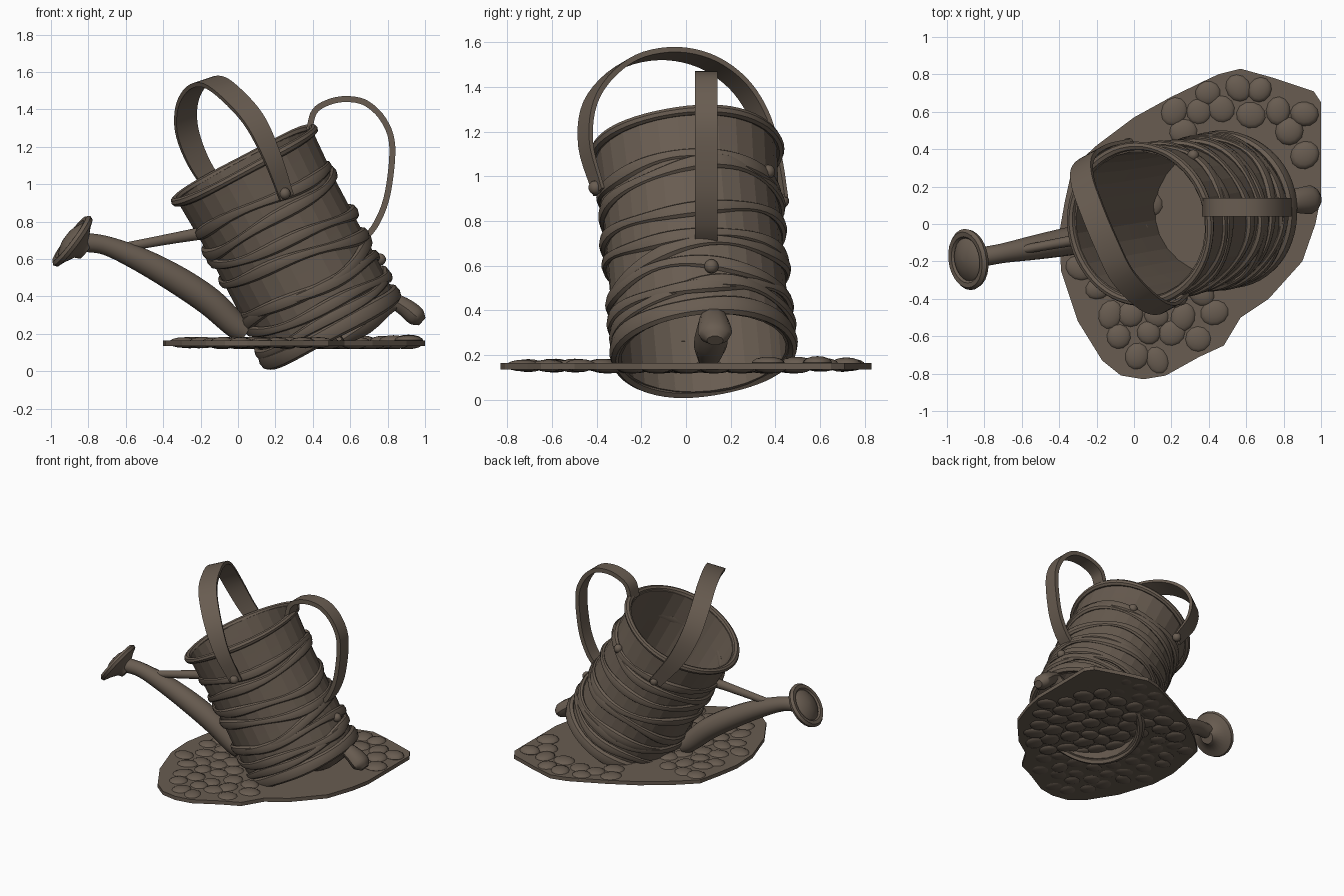
import bpy, bmesh, math, random
from mathutils import Vector, Matrix

random.seed(4)
if "Cube" in bpy.data.objects:
    bpy.data.objects.remove(bpy.data.objects["Cube"])

clay = bpy.data.materials.new("brown_clay")
clay.use_nodes = True
colour = (0.14, 0.108, 0.082, 1)
clay.diffuse_color = colour
bsdf = clay.node_tree.nodes["Principled BSDF"]
bsdf.inputs["Base Color"].default_value = colour
bsdf.inputs["Roughness"].default_value = 0.8


def frame(origin, up, along):
    """Matrix whose z axis is up and whose x axis leans towards along."""
    z = Vector(up).normalized()
    x = Vector(along)
    x = (x - z * x.dot(z)).normalized()
    m = Matrix((x, z.cross(x), z)).transposed().to_4x4()
    m.translation = origin
    return m


def finish(name, bm, matrix=None, angle=40):
    if matrix:
        bm.transform(matrix)
    bmesh.ops.recalc_face_normals(bm, faces=bm.faces)
    mesh = bpy.data.meshes.new(name)
    bm.to_mesh(mesh)
    bm.free()
    mesh.materials.append(clay)
    ob = bpy.data.objects.new(name, mesh)
    bpy.context.collection.objects.link(ob)
    if angle:
        bpy.ops.object.select_all(action="DESELECT")
        ob.select_set(True)
        bpy.context.view_layer.objects.active = ob
        bpy.ops.object.shade_smooth_by_angle(angle=math.radians(angle))


def loft(name, rings, closed=False, matrix=None, angle=40):
    """Skin a list of equal-length point rings."""
    bm = bmesh.new()
    loops = [[bm.verts.new(p) for p in ring] for ring in rings]
    pairs = list(zip(loops, loops[1:]))
    if closed:
        pairs.append((loops[-1], loops[0]))
    for a, b in pairs:
        for i in range(len(a)):
            j = (i + 1) % len(a)
            bm.faces.new((a[i], a[j], b[j], b[i]))
    if not closed:
        bm.faces.new(loops[0])
        bm.faces.new(loops[-1])
    finish(name, bm, matrix, angle)


def lathe(name, profile, matrix, sides=28, angle=40, closed=False):
    turns = [math.tau * i / sides for i in range(sides)]
    rings = [[(r * math.cos(t), r * math.sin(t), z) for t in turns] for r, z in profile]
    loft(name, rings, closed, matrix, angle)


def smooth_path(points, steps=5):
    """Catmull-Rom through 4-number points: position and size factor."""
    p = [Vector(q) for q in points]
    p = [2 * p[0] - p[1]] + p + [2 * p[-1] - p[-2]]
    out = []
    for i in range(1, len(p) - 2):
        a, b, c, d = p[i - 1:i + 3]
        for k in range(steps):
            t = k / steps
            out.append(0.5 * (2 * b + (c - a) * t + (2 * a - 5 * b + 4 * c - d) * t * t
                              + (3 * b - a - 3 * c + d) * t ** 3))
    return out + [p[-2]]


def sweep(name, path, side, w, h, sides=10, closed=False, matrix=None, square=False):
    """Run an oval or rectangular section along a path."""
    n, rings = len(path), []
    for i, q in enumerate(path):
        nxt = path[(i + 1) % n] if closed else path[min(i + 1, n - 1)]
        prv = path[i - 1] if closed else path[max(i - 1, 0)]
        tangent = (nxt - prv).to_3d().normalized()
        s = Vector(side)
        s = (s - tangent * s.dot(tangent)).normalized()
        up = tangent.cross(s)
        if square:
            corners = [(-1, -1), (1, -1), (1, 1), (-1, 1)]
        else:
            corners = [(math.cos(math.tau * k / sides), math.sin(math.tau * k / sides))
                       for k in range(sides)]
        rings.append([q.to_3d() + (s * a * w + up * b * h) * q[3] for a, b in corners])
    loft(name, rings, closed, matrix)


def ball(name, centre, radius):
    bm = bmesh.new()
    bmesh.ops.create_uvsphere(bm, u_segments=10, v_segments=7, radius=radius)
    finish(name, bm, Matrix.Translation(centre))


# Tilted can: open tube, rolled rim and base bead
can = frame((0.505, 0.08, 0.21), (-0.467, -0.08, 0.885), (1, 0.15, 0))
lathe("can_body", [(0.37, 0), (0.39, 0), (0.395, 0.3), (0.395, 0.7), (0.41, 1.01),
                   (0.39, 1.01), (0.375, 0.7), (0.37, 0.3)], can, angle=12, closed=True)


def hoop(name, height, radius, w, h, tilt=0.0, phase=0.0, wobble=0.0):
    path = []
    for i in range(56):
        t = math.tau * i / 56
        z = height + tilt * math.cos(t - phase) + wobble * math.sin(3 * t + phase * 2)
        r = radius + wobble * 0.3 * math.sin(5 * t + phase)
        size = 1 + 18 * wobble * math.sin(4 * t + phase * 3)
        path.append(Vector((r * math.cos(t), r * math.sin(t), z, size)))
    sweep(name, path, (0, 0, 1), w, h, 8, True, can)


hoop("rolled_rim", 1.01, 0.418, 0.024, 0.024, 0, 0, 0.004)
hoop("base_bead", 0.03, 0.398, 0.045, 0.026, 0, 0, 0.004)

# Vines wound round the body
for i, (height, tilt, phase) in enumerate([
        (0.11, 0.03, 0.5), (0.18, 0.04, 2.6), (0.25, 0.03, 4.4), (0.33, 0.05, 1.2),
        (0.45, 0.06, 3.3), (0.58, 0.05, 2.8), (0.72, 0.03, 0.4), (0.8, 0.02, 4.0)]):
    hoop(f"vine_{i + 1}", height, 0.4, 0.03, 0.018, tilt, phase, 0.014)
for t, z in [(0.9, 0.78), (0, 0.22)]:
    ball("vine_bud", can @ Vector((0.41 * math.cos(t), 0.41 * math.sin(t), z)), 0.032)


def mid(x, z, size=1):
    """Point on the can's upright middle plane."""
    return (x, -0.03 + 0.18 * x, z, size)


# Spout, brace and sprinkler head
spout = [mid(0.04, 0.21, 0.9), mid(-0.02, 0.25, 1), mid(-0.15, 0.37, 1.12),
         mid(-0.32, 0.485, 1.1), mid(-0.52, 0.595, 0.95), mid(-0.7, 0.67, 0.75),
         mid(-0.82, 0.69, 0.75)]
sweep("spout", smooth_path(spout), (0, 1, 0), 0.07, 0.07, 14)
brace = [mid(-0.18, 0.74, 1.2), mid(-0.35, 0.71), mid(-0.65, 0.655, 0.8)]
sweep("spout_brace", smooth_path(brace), (0, 1, 0), 0.028, 0.03, 10)
head = frame(mid(-0.885, 0.695)[:3], (-0.8, -0.12, 0.6), (0, 1, 0))
lathe("sprinkler_head", [(0.05, -0.09), (0.065, -0.06), (0.12, -0.03), (0.158, -0.015),
                         (0.165, 0.005), (0.15, 0.022), (0.125, 0.02), (0.115, 0.008),
                         (0.1, 0.02), (0.05, 0.04), (0.005, 0.045)], head, 24)

# Carrying strap over the top, with pivots
strap = [(0.26, -0.39, 0.93, 0.65), (0.18, -0.45, 1.15, 0.8), (0.08, -0.42, 1.35, 0.95),
         (-0.06, -0.28, 1.5, 1), (-0.15, -0.1, 1.55, 1), (-0.225, 0.08, 1.52, 1),
         (-0.275, 0.23, 1.42, 1), (-0.27, 0.33, 1.27, 1), (-0.19, 0.39, 1.08, 0.9),
         (-0.04, 0.43, 0.88, 0.7)]
sweep("carry_strap", smooth_path(strap), (0.84, 0.47, 0.28), 0.065, 0.012, square=True)
ball("strap_pivot_right", (0.25, -0.405, 0.95), 0.032)
ball("strap_pivot_left", (-0.03, 0.43, 0.89), 0.032)

# Rear handle
rear = [(0.38, 1.29), (0.41, 1.39), (0.49, 1.44), (0.59, 1.455), (0.69, 1.43), (0.78, 1.34),
        (0.825, 1.2), (0.8, 0.95), (0.74, 0.79), (0.66, 0.69)]
sweep("rear_handle", smooth_path([(x, 0.09, z, 1) for x, z in rear]),
      (0, 1, 0), 0.05, 0.016, square=True)

# Log propping the base
log = [(0.56, 0.1, 0.17, 0.6), (0.68, 0.11, 0.25, 1), (0.82, 0.12, 0.36, 0.8),
       (0.88, 0.125, 0.35, 0.9), (0.95, 0.13, 0.295, 1), (0.985, 0.13, 0.265, 0.5)]
sweep("prop_log", smooth_path(log, 4), (0, 1, 0), 0.075, 0.055, 10)

# Thin ground slab
outline = [(-0.4, -0.05), (-0.39, -0.25), (-0.3, -0.52), (-0.17, -0.73), (-0.07, -0.81),
           (0.05, -0.83), (0.17, -0.81), (0.35, -0.71), (0.48, -0.65), (0.57, -0.5),
           (0.72, -0.4), (0.9, -0.2), (0.97, 0), (1, 0.15), (1, 0.65), (0.96, 0.71),
           (0.75, 0.78), (0.57, 0.83), (0.45, 0.8), (0.2, 0.68), (0, 0.57), (-0.2, 0.42),
           (-0.33, 0.3), (-0.37, 0.12)]
loft("ground_slab", [[(x, y, z) for x, y in outline] for z in (0.136, 0.164)], angle=0)


def inside(x, y):
    hit = False
    for (ax, ay), (bx, by) in zip(outline, outline[1:] + outline[:1]):
        if (ay > y) != (by > y) and x < ax + (bx - ax) * (y - ay) / (by - ay):
            hit = not hit
    return hit


# Pebbles packed through the slab; flush with its top inside the can and on the bare side
bm = bmesh.new()
gap = 0.138
for row in range(-7, 8):
    for col in range(-5, 9):
        x = (col + row % 2 / 2) * gap + random.uniform(-0.02, 0.02)
        y = row * gap * 0.87 + random.uniform(-0.02, 0.02)
        grown = Vector((0.3, 0)) + (Vector((x, y)) - Vector((0.3, 0))) * 1.1
        if not inside(*grown):
            continue
        flush = (x < 0.2 and y > 0.3) or math.hypot(x - 0.53, y - 0.08) < 0.45
        lift = 0.025 * max(0, x - 0.4)
        size = Vector((random.uniform(0.068, 0.085), random.uniform(0.062, 0.074),
                       0.022 if flush else random.uniform(0.026, 0.031)))
        m = (Matrix.Translation((x, y, 0.14 if flush else 0.153 + lift))
             @ Matrix.Rotation(random.uniform(0, math.pi), 4, "Z") @ Matrix.Diagonal(size).to_4x4())
        bmesh.ops.create_uvsphere(bm, u_segments=12, v_segments=8, radius=1, matrix=m)
finish("pebbles", bm)
